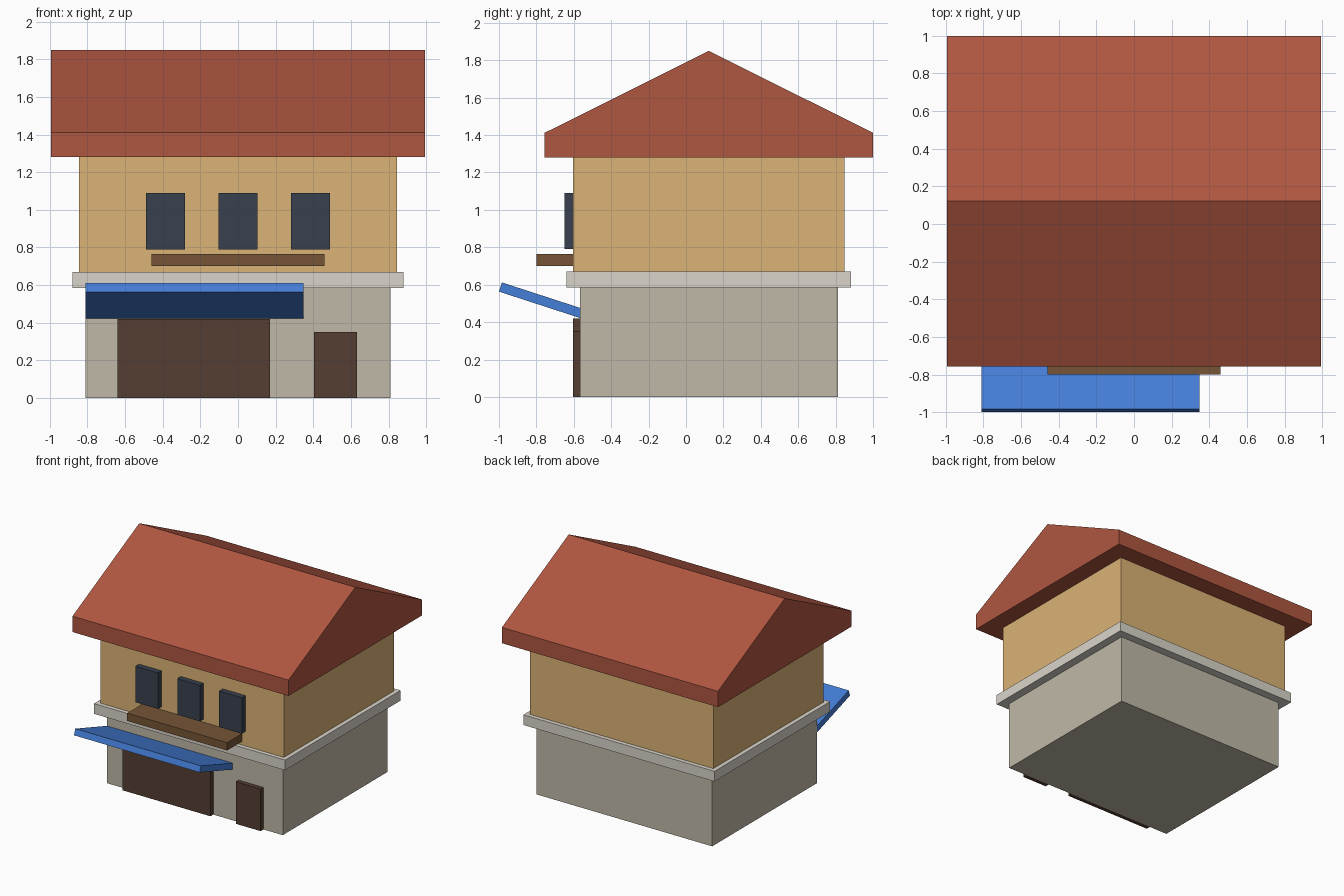
import bpy
import bmesh

cube = bpy.data.objects.get("Cube")
if cube:
    bpy.data.objects.remove(cube, do_unlink=True)


def linear(c):
    c /= 255
    return c / 12.92 if c <= 0.04045 else ((c + 0.055) / 1.055) ** 2.4


def material(name, *rgb):
    colour = (*[linear(c) for c in rgb], 1)
    mat = bpy.data.materials.new(name)
    mat.use_nodes = True
    mat.diffuse_color = colour
    bsdf = mat.node_tree.nodes["Principled BSDF"]
    bsdf.inputs["Base Color"].default_value = colour
    bsdf.inputs["Roughness"].default_value = 0.9
    return mat


def extrude_profile(name, profile, x0, x1, mat):
    """Extrude a closed (y, z) profile along x from x0 to x1."""
    bm = bmesh.new()
    face = bm.faces.new([bm.verts.new((x0, y, z)) for y, z in profile])
    result = bmesh.ops.extrude_face_region(bm, geom=[face])
    verts = [v for v in result["geom"] if isinstance(v, bmesh.types.BMVert)]
    bmesh.ops.translate(bm, verts=verts, vec=(x1 - x0, 0, 0))
    bmesh.ops.recalc_face_normals(bm, faces=bm.faces[:])
    mesh = bpy.data.meshes.new(name)
    bm.to_mesh(mesh)
    bm.free()
    mesh.materials.append(mat)
    obj = bpy.data.objects.new(name, mesh)
    bpy.context.collection.objects.link(obj)
    return obj


def box(name, x, y, z, mat):
    profile = [(y[0], z[0]), (y[1], z[0]), (y[1], z[1]), (y[0], z[1])]
    return extrude_profile(name, profile, x[0], x[1], mat)


stone = material("grey stone", 192, 185, 167)
trim = material("pale trim", 218, 213, 202)
plaster = material("tan plaster", 219, 179, 118)
tile = material("red roof tile", 175, 86, 65)
wood = material("brown wood", 118, 85, 54)
door = material("dark door wood", 85, 62, 50)
glass = material("dark window", 57, 65, 78)
cloth = material("blue awning", 69, 126, 216)

# Storeys, all centred on the same line
MID = 0.122


def storey(name, half_x, half_y, z, mat):
    box(name, (-half_x, half_x), (MID - half_y, MID + half_y), z, mat)


storey("ground_floor", 0.81, 0.69, (0, 0.585), stone)
storey("floor_band", 0.88, 0.76, (0.585, 0.67), trim)
storey("upper_floor", 0.845, 0.725, (0.67, 1.28), plaster)

# Gabled roof with a deep fascia
eave = 0.878
extrude_profile("roof", [(MID - eave, 1.28), (MID + eave, 1.28), (MID + eave, 1.412),
                         (MID, 1.85), (MID - eave, 1.412)], -0.995, 0.995, tile)

# Doors
box("wide_door", (-0.64, 0.17), (-0.605, -0.55), (0, 0.42), door)
box("side_door", (0.403, 0.633), (-0.605, -0.55), (0, 0.35), door)

# Upper windows and the ledge below them
for label, x in (("right", -0.386), ("middle", 0), ("left", 0.386)):
    box(f"window_{label}", (x - 0.104, x + 0.104), (-0.65, -0.58), (0.79, 1.09), glass)
box("window_ledge", (-0.46, 0.46), (-0.80, -0.58), (0.70, 0.765), wood)

# Awning tilted up away from the wall
extrude_profile("awning", [(-1.0, 0.563), (-0.555, 0.418), (-0.539, 0.467), (-0.984, 0.612)],
                -0.81, 0.347, cloth)
